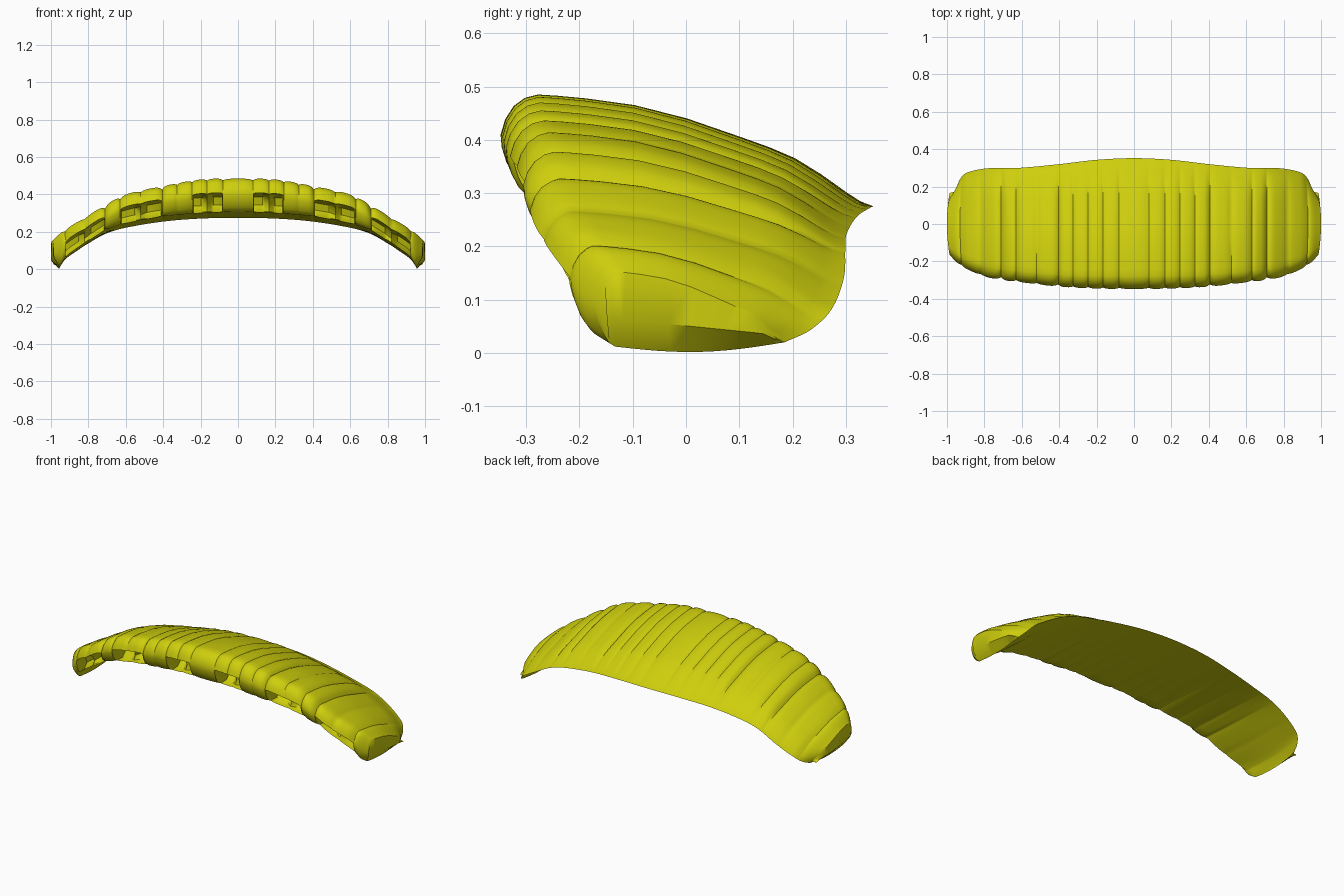
import bpy, bmesh, math

if "Cube" in bpy.data.objects:
    bpy.data.objects.remove(bpy.data.objects["Cube"])

fabric = bpy.data.materials.new("yellow_fabric")
fabric.diffuse_color = (0.62, 0.62, 0.004, 1)
fabric.use_nodes = True
fabric.node_tree.nodes["Principled BSDF"].inputs["Base Color"].default_value = fabric.diffuse_color

# Spanwise table: x, leading y, trailing y, crown z, lower lip z, trailing z
SPAN = [(0.00, -0.348, 0.352, 0.485, 0.305, 0.275),
        (0.20, -0.345, 0.343, 0.480, 0.300, 0.271),
        (0.40, -0.335, 0.320, 0.445, 0.282, 0.255),
        (0.60, -0.312, 0.301, 0.400, 0.245, 0.222),
        (0.70, -0.300, 0.299, 0.350, 0.212, 0.193),
        (0.80, -0.280, 0.296, 0.288, 0.152, 0.140),
        (0.90, -0.238, 0.272, 0.228, 0.085, 0.080),
        (0.96, -0.205, 0.232, 0.190, 0.035, 0.042),
        (1.00, -0.165, 0.185, 0.152, 0.012, 0.020)]
# Upper skin: chord fraction, height between trailing edge and crown
UPPER = [(1, 0), (.965, .045), (.93, .12), (.86, .286), (.79, .43), (.72, .53), (.64, .625),
         (.5, .786), (.36, .905), (.23, .965), (.15, .99), (.1, 1)]
# Nose: chord fraction, height between lower lip and crown
NOSE = [(.065, .965), (.035, .88), (.012, .74), (0, .58)]
CLOSED = [(.003, .45), (.015, .3), (.035, .15), (.06, .05)]
POCKET = [(.10, .56), (.19, .46), (.21, .22), (.16, .03)]
LOWER = [(.09 + .91 * i / 12) for i in range(12)]

# Cell ribs and the intake mouths
RIBS = [0, .08, .165, .245, .325, .405, .52, .63, .71, .82, .93, 1.0]
MOUTHS = [(.08, .245, .165), (.405, .63, .52), (.71, .93, .82)]
DEEP = {.405: .017, .71: .02, .63: .013}


def span_values(x):
    """Smooth interpolation of the span table."""
    def slope(i, k):
        if i == 0:
            return 0
        a, b = SPAN[i - 1], SPAN[min(i + 1, len(SPAN) - 1)]
        return (b[k] - a[k]) / (b[0] - a[0])
    i = 0
    while i < len(SPAN) - 2 and x > SPAN[i + 1][0]:
        i += 1
    p, q = SPAN[i], SPAN[i + 1]
    h = q[0] - p[0]
    t = (x - p[0]) / h
    return [(2*t**3 - 3*t*t + 1) * p[k] + (t**3 - 2*t*t + t) * h * slope(i, k)
            + (3*t*t - 2*t**3) * q[k] + (t**3 - t*t) * h * slope(i + 1, k) for k in range(1, 6)]


def pinch(x):
    """Seam depth: zero mid-cell, greatest on a rib."""
    for a, b in zip(RIBS, RIBS[1:]):
        if x <= b + 1e-6:
            if a == 0:
                a = -b
            t = 2 * (x - a) / (b - a) - 1
            edge = b if t > 0 else a
            depth = 0 if edge > .99 else DEEP.get(edge, .009)
            return depth * abs(t) ** 3
    return 0


def mouth_depth(x):
    """How far the intake is open at x."""
    for a, b, mid in MOUTHS:
        if a + .004 < x < b - .004:
            return .55 + .45 * min(1, abs(x - mid) / .03)
    return 0


def section(x, side):
    """One closed airfoil loop, trailing edge -> crown -> nose -> underside."""
    le, te, crown, lip, tz = span_values(x)
    d, m = pinch(x), mouth_depth(x)
    chord = te - le
    pts = []
    for u, f in UPPER:
        pts.append((le + u * chord, tz + f * (crown - tz) - d * min(1, (1 - u) * 4)))
    for u, w in NOSE:
        pts.append((le + u * chord + d * .7, lip + w * (crown - lip) - d * w))
    for (u, w), (pu, pw) in zip(CLOSED, POCKET):
        u, w = u + (pu - u) * m, w + (pw - w) * m
        pts.append((le + u * chord + d * .7, lip + w * (crown - lip)))
    for u in LOWER:
        t = (u - .09) / .91
        z = lip + (tz - lip) * t - .014 * math.sin(math.pi * t) * (x > .6) * (x - .6) / .4 + d * .4 * (1 - t)
        pts.append((le + u * chord, z))
    # Tip bows outward in plan and tucks in underneath
    k = max(0, (x - .9) / .1)
    return [(side * (x - k * .02 * (y / .2) ** 2 - k * .045 * max(0, min(1, (.065 - z) / .065))), y, max(z, 0))
            for y, z in pts]


# Stations across the half span, doubled up at mouth edges
half = set()
for a, b in zip(RIBS, RIBS[1:]):
    half.update(round(a + (b - a) * i / 10, 5) for i in range(11))
for a, b, mid in MOUTHS:
    half.update((a + .0035, a + .0065, b - .0065, b - .0035))
half = sorted(half)
stations = [(x, -1) for x in reversed(half) if x > 0] + [(x, 1) for x in half]

bm = bmesh.new()
loops = [[bm.verts.new(p) for p in section(x, s)] for x, s in stations]
n = len(loops[0])
for a, b in zip(loops, loops[1:]):
    for i in range(n):
        j = (i + 1) % n
        bm.faces.new((a[i], a[j], b[j], b[i]))

# Wingtip walls: upper rim, crease, lower rim
for loop, side in ((loops[0], -1), (loops[-1], 1)):
    top, low = loop[1:14], loop[:13:-1]
    low = low[:13]
    mid = []
    for t, l in zip(top, low):
        y = (t.co.y + l.co.y) / 2
        z = min(max(.065 - .1 * (y + .14), l.co.z), t.co.z)
        mid.append(bm.verts.new((side * (1 - .02 * (y / .2) ** 2), y, z)))
    for i in range(12):
        bm.faces.new((top[i], top[i + 1], mid[i + 1], mid[i]))
        bm.faces.new((mid[i], mid[i + 1], low[i + 1], low[i]))
    bm.faces.new((loop[0], top[0], mid[0], low[0]))
    bm.faces.new([mid[12], top[12]] + loop[14:n - 12] + ([low[12]] if low[12] not in loop[14:n - 12] else []))
bmesh.ops.recalc_face_normals(bm, faces=bm.faces)

mesh = bpy.data.meshes.new("canopy")
bm.to_mesh(mesh)
bm.free()
mesh.materials.append(fabric)
canopy = bpy.data.objects.new("canopy", mesh)
bpy.context.collection.objects.link(canopy)
bpy.context.view_layer.objects.active = canopy
canopy.select_set(True)
bpy.ops.object.shade_smooth_by_angle(angle=math.radians(40))
